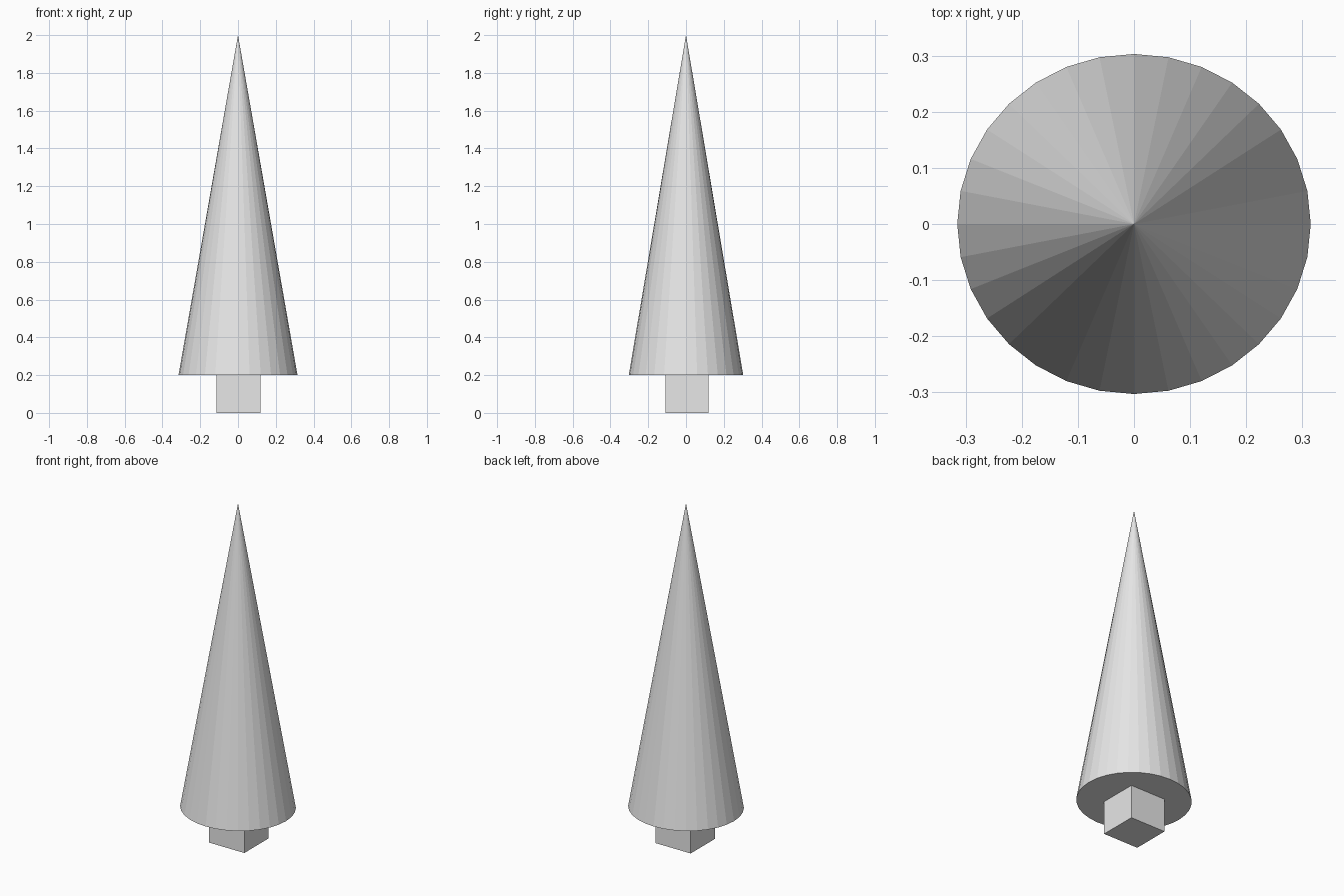
import bpy
import math

if "Cube" in bpy.data.objects:
    bpy.data.objects.remove(bpy.data.objects["Cube"], do_unlink=True)

# One plain grey for the whole tree
grey = bpy.data.materials.new("plain_grey")
grey.use_nodes = True
colour = (0.8, 0.8, 0.8, 1.0)
grey.diffuse_color = colour
grey.node_tree.nodes["Principled BSDF"].inputs["Base Color"].default_value = colour


def finish(name, scale):
    """Name, scale and colour the newly added part."""
    part = bpy.context.object
    part.name = name
    part.scale = scale
    bpy.ops.object.transform_apply(location=False, rotation=False, scale=True)
    part.data.materials.append(grey)


# Foliage: a tall flat-faced cone, slightly wider across x
base, top = 0.2, 2.0
bpy.ops.mesh.primitive_cone_add(vertices=32, radius1=1, radius2=0,
                                depth=top - base, location=(0, 0, (base + top) / 2))
finish("foliage_cone", (0.315, 0.303, 1))

# Trunk: a small block reaching just inside the cone
trunk_height = 0.23
bpy.ops.mesh.primitive_cube_add(size=1, location=(0.002, 0.005, trunk_height / 2))
finish("trunk", (0.232, 0.228, trunk_height))
